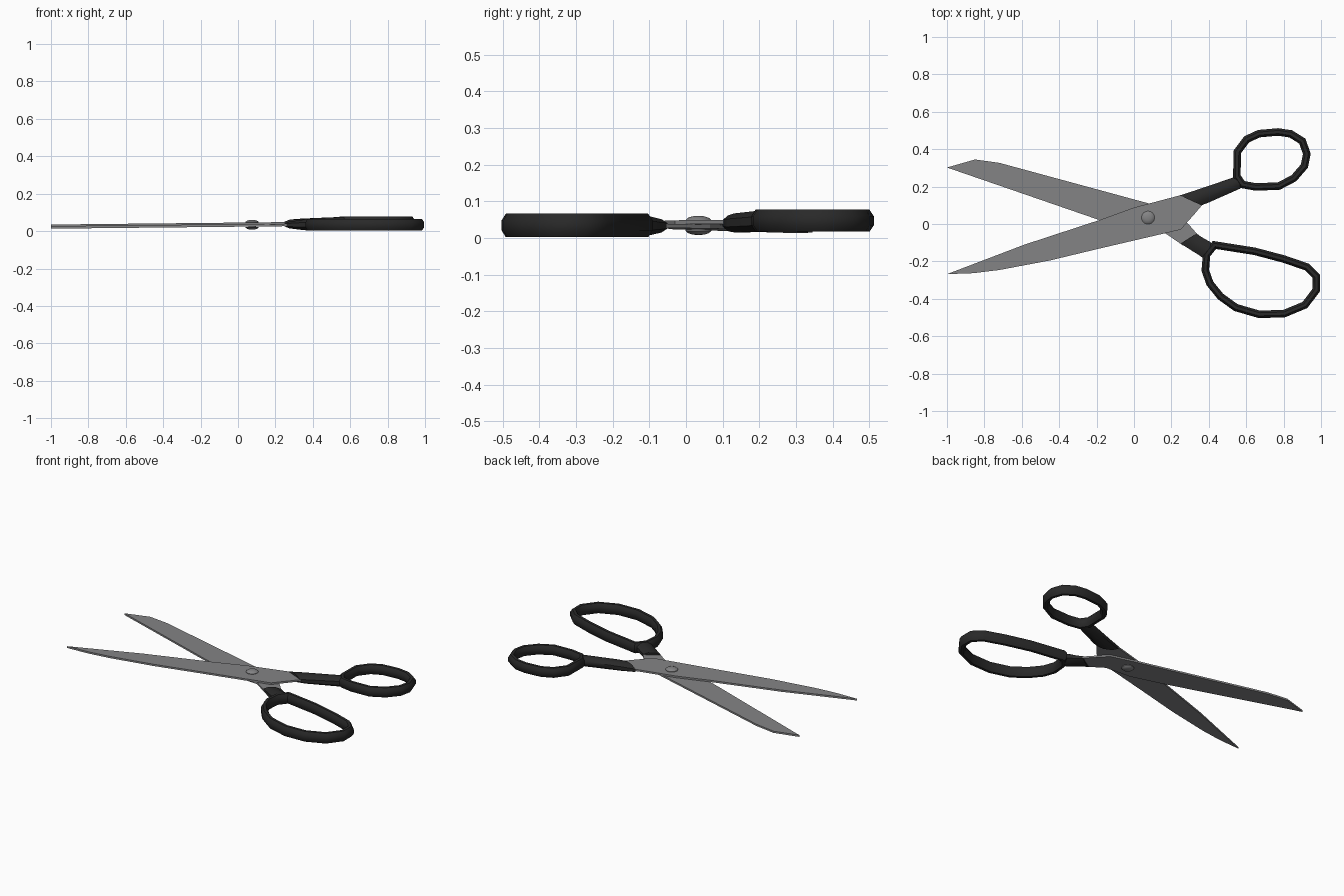
import bpy, bmesh, math
from mathutils import Vector

if "Cube" in bpy.data.objects:
    bpy.data.objects.remove(bpy.data.objects["Cube"])


def material(name, rgb):
    m = bpy.data.materials.new(name)
    m.diffuse_color = (*rgb, 1)
    m.use_nodes = True
    m.node_tree.nodes["Principled BSDF"].inputs["Base Color"].default_value = m.diffuse_color
    return m


STEEL = material("grey steel", (0.23, 0.23, 0.235))
BLACK = material("black plastic", (0.022, 0.022, 0.022))


def finish(bm, name, mat, angle=None):
    bmesh.ops.recalc_face_normals(bm, faces=bm.faces)
    me = bpy.data.meshes.new(name)
    bm.to_mesh(me)
    bm.free()
    ob = bpy.data.objects.new(name, me)
    bpy.context.collection.objects.link(ob)
    me.materials.append(mat)
    if angle:
        bpy.ops.object.select_all(action='DESELECT')
        ob.select_set(True)
        bpy.context.view_layer.objects.active = ob
        bpy.ops.object.shade_smooth_by_angle(angle=math.radians(angle))
    return ob


def slide_plane(x):
    # the plane where the blades touch drops gently towards the tips
    return 0.024 + (x + 1) * 0.0105


def blade(name, outline, low, high):
    bm = bmesh.new()
    bot = [bm.verts.new((x, y, slide_plane(x) + low)) for x, y in outline]
    top = [bm.verts.new((x, y, slide_plane(x) + high)) for x, y in outline]
    n = len(outline)
    bm.faces.new(bot)
    bm.faces.new(top)
    for i in range(n):
        j = (i + 1) % n
        bm.faces.new((bot[i], bot[j], top[j], top[i]))
    bmesh.ops.triangulate(bm, faces=[f for f in bm.faces if len(f.verts) > 4])
    finish(bm, name, STEEL)


def section(bm, centre, side, half_w, half_h, n=8):
    # octagonal cross-section with flat top and sides
    k = 1 / math.cos(math.pi / n)
    ring = []
    for i in range(n):
        a = (i + 0.5) * math.tau / n
        ring.append(bm.verts.new(centre + side * (half_w * k * math.cos(a))
                                 + Vector((0, 0, half_h * k * math.sin(a)))))
    return ring


def bridge(bm, a, b):
    for i in range(len(a)):
        j = (i + 1) % len(a)
        bm.faces.new((a[i], a[j], b[j], b[i]))


def finger_ring(name, path, z, half_w, half_h):
    bm = bmesh.new()
    p = [Vector((x, y, z)) for x, y in path]
    n = len(p)
    rings = []
    for i in range(n):
        d0 = (p[i] - p[i - 1]).normalized()
        d1 = (p[(i + 1) % n] - p[i]).normalized()
        t = (d0 + d1).normalized()
        rings.append(section(bm, p[i], Vector((t.y, -t.x, 0)),
                             half_w / max(0.7, t.dot(d0)), half_h))
    for i in range(n):
        bridge(bm, rings[i], rings[(i + 1) % n])
    finish(bm, name, BLACK, 50)


def shank(name, rows):
    # each row: left point, right point, centre height, half height
    bm = bmesh.new()
    rings = []
    for (lx, ly), (rx, ry), z, h in rows:
        a, b = Vector((lx, ly, z)), Vector((rx, ry, z))
        rings.append(section(bm, (a + b) / 2, (b - a).normalized(),
                             (b - a).length / 2, h))
    for a, b in zip(rings, rings[1:]):
        bridge(bm, a, b)
    bm.faces.new(rings[0])
    bm.faces.new(rings[-1])
    finish(bm, name, BLACK, 50)


# Blades: blunt one underneath, pointed one on top
blade("lower_blade", [
    (-1, .302), (-.85, .345), (-.72, .327), (.09, .107), (.23, .065), (.28, .012),
    (.345, -.062), (.262, -.115), (.168, -.05), (0, -.035), (-.185, .021)],
    -0.011, 0)
blade("upper_blade", [
    (-1, -.268), (-.86, -.263), (-.72, -.246), (-.45, -.195), (-.2, -.135),
    (.25, -.03), (.285, .01), (.325, .055), (.372, .11), (.26, .157), (0, .088),
    (-.185, .021), (-.585, -.11)],
    0, 0.011)

# Small round finger ring with its shank
finger_ring("small_finger_ring", [
    (.55, .255), (.552, .385), (.603, .453), (.668, .483), (.77, .492),
    (.838, .482), (.90, .443), (.924, .375), (.911, .31), (.855, .245),
    (.775, .203), (.652, .198), (.58, .211)], 0.047, 0.02, 0.030)
shank("small_ring_shank", [
    ((.245, .153), (.360, .100), .040, .022),
    ((.320, .177), (.395, .113), .041, .026),
    ((.520, .245), (.565, .188), .046, .029),
    ((.560, .258), (.595, .205), .047, .027)])

# Large oval finger ring with its shank
finger_ring("large_finger_ring", [
    (.388, -.165), (.381, -.248), (.406, -.318), (.463, -.388), (.545, -.447),
    (.67, -.483), (.803, -.479), (.914, -.433), (.975, -.353), (.975, -.28),
    (.925, -.23), (.80, -.187), (.645, -.146), (.43, -.112)], 0.034, 0.02, 0.032)
shank("large_ring_shank", [
    ((.249, -.104), (.334, -.051), .033, .018),
    ((.300, -.137), (.365, -.072), .033, .024),
    ((.350, -.168), (.404, -.094), .034, .030),
    ((.372, -.185), (.435, -.120), .034, .029)])

# Pivot rivet: a domed head above and below joined by a pin
bm = bmesh.new()
profile = [(.0, .026), (.016, .025), (.028, .021), (.035, .015), (.035, .011),
           (.02, .011)]
profile += [(r, -h) for r, h in reversed(profile)]
verts = [bm.verts.new((.075 + r, .034, .034 + h)) for r, h in profile]
edges = [bm.edges.new(pair) for pair in zip(verts, verts[1:])]
bmesh.ops.spin(bm, geom=verts + edges, cent=(.075, .034, 0), axis=(0, 0, 1),
               angle=math.tau, steps=24, use_duplicate=False)
bmesh.ops.remove_doubles(bm, verts=bm.verts, dist=0.0001)
finish(bm, "pivot_rivet", STEEL, 40)
